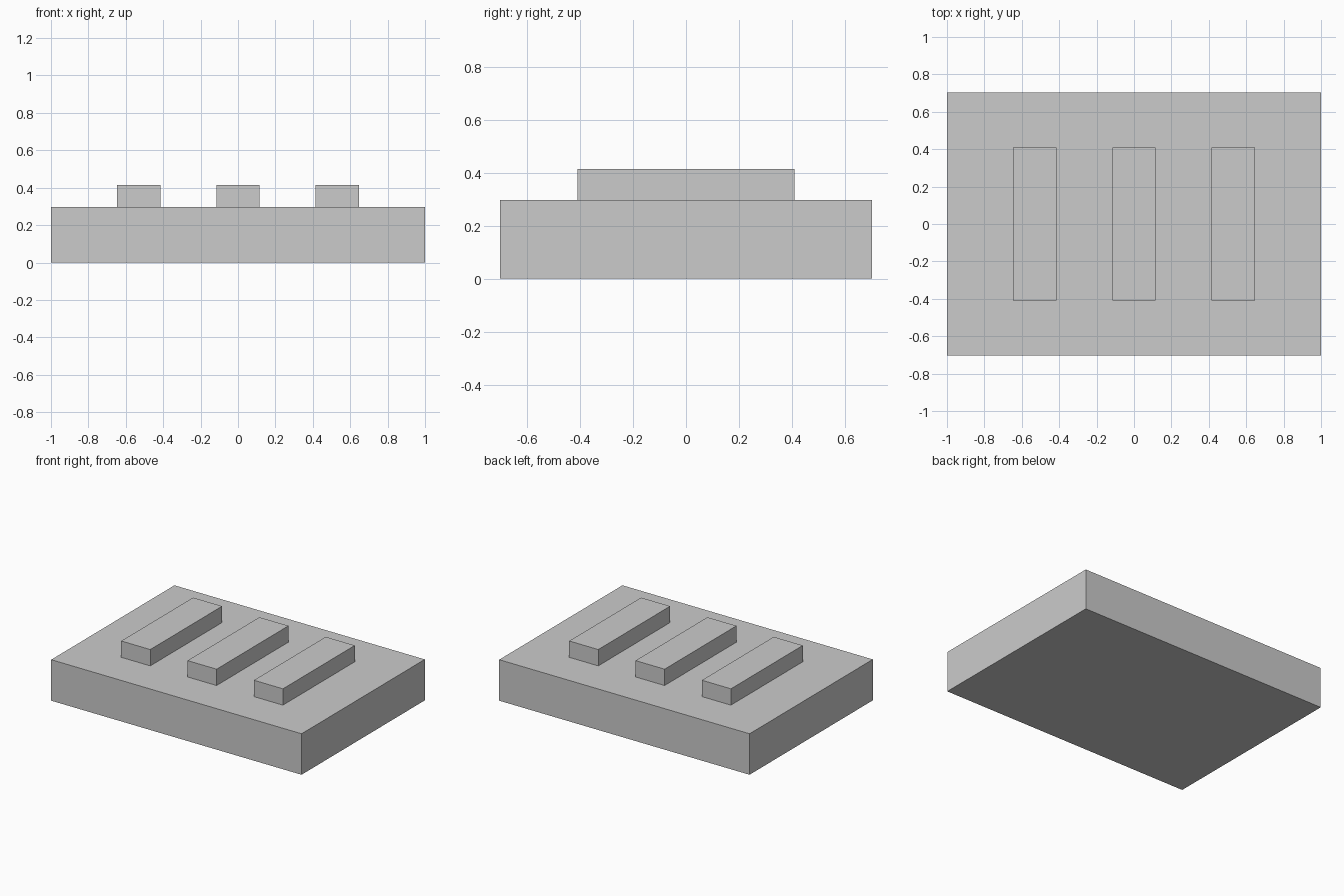
import bpy

if "Cube" in bpy.data.objects:
    bpy.data.objects.remove(bpy.data.objects["Cube"])


def box(name, size, base_centre):
    """Axis-aligned box standing on base_centre."""
    x, y, z = base_centre
    bpy.ops.mesh.primitive_cube_add(size=1, location=(x, y, z + size[2] / 2))
    obj = bpy.context.object
    obj.name = name
    obj.scale = size
    bpy.ops.object.transform_apply(location=False, rotation=False, scale=True)
    return obj


BASE_HEIGHT = 0.296

# Base slab
box("base_slab", (2.0, 1.406, BASE_HEIGHT), (0, 0, 0))

# Three raised bars on top
for name, x in (("left_bar", -0.53), ("middle_bar", 0), ("right_bar", 0.53)):
    box(name, (0.232, 0.82, 0.118), (x, 0, BASE_HEIGHT))
